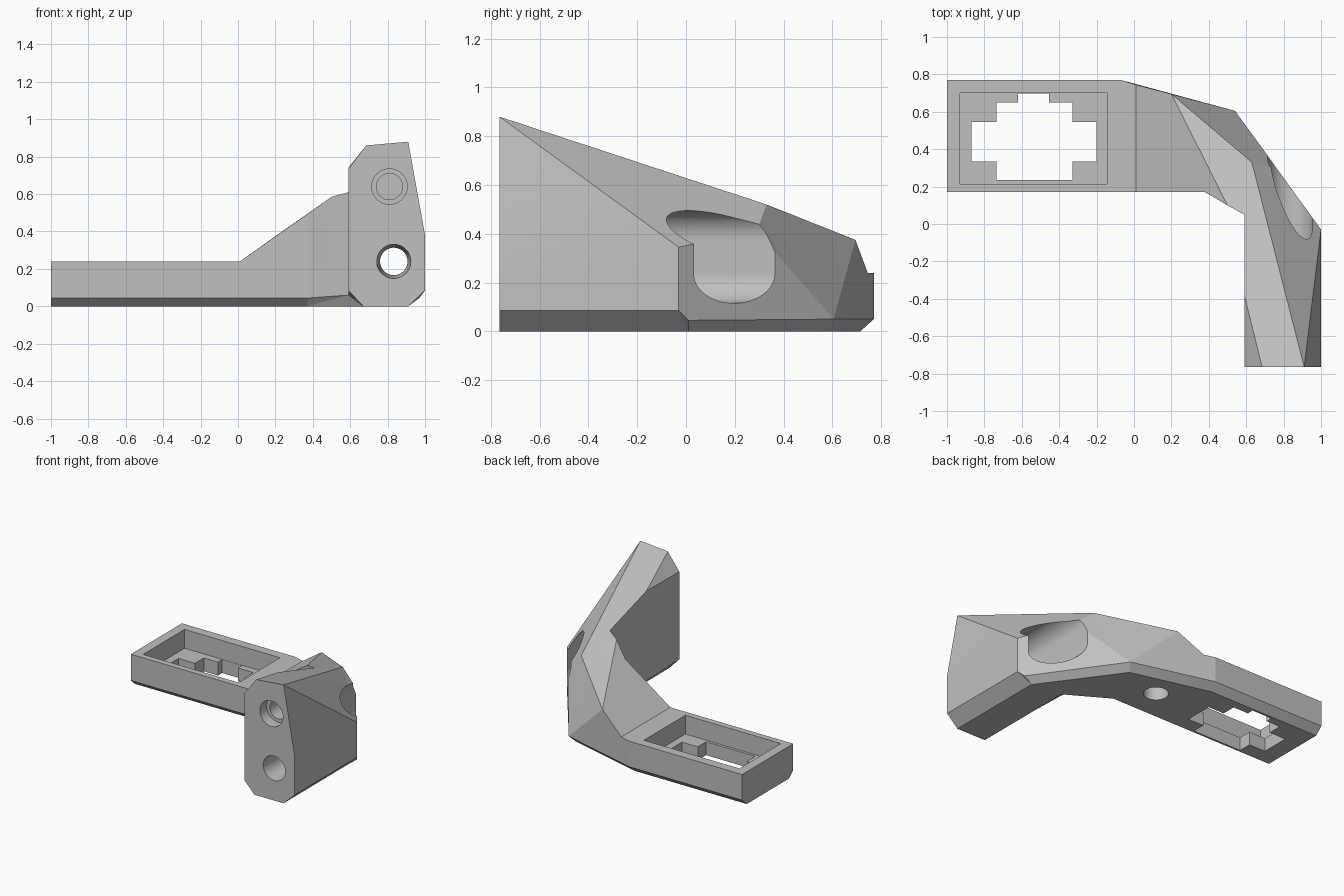
import bpy
import bmesh
from math import pi
from mathutils import Matrix, Vector

cube = bpy.data.objects.get("Cube")
if cube:
    bpy.data.objects.remove(cube, do_unlink=True)

# Single material
grey = bpy.data.materials.new("plain_grey")
grey.use_nodes = True
colour = (0.53, 0.53, 0.53, 1)
grey.diffuse_color = colour
for node in grey.node_tree.nodes:
    if node.type == "BSDF_PRINCIPLED":
        node.inputs["Base Color"].default_value = colour

FRONT = -.765
INNER, OUTER = .59, 1

# Named corners of the bracket
corners = {
    # underside
    "a": (-1, .22, 0), "b": (.365, .22, 0), "c": (.67, .04, 0),
    "d": (.67, FRONT, 0), "e": (.91, FRONT, 0), "f": (.91, .01, 0),
    "g": (.51, .56, 0), "h": (-.08, .715, 0), "i": (-1, .715, 0),
    # upper edge of the bottom chamfer
    "A": (-1, .17, .045), "B": (.38, .17, .045), "C": (INNER, .05, .06),
    "D": (INNER, FRONT, .085), "E": (OUTER, FRONT, .085),
    "F": (OUTER, -.03, .085), "X": (.97, .011, .045),
    "G": (.54, .605, .05), "H": (-.07, .77, .05), "I": (-1, .77, .05),
    # flat arm top
    "j": (-1, .17, .24), "k": (.01, .17, .24), "l": (.01, .745, .24),
    "m": (-.07, .77, .24), "n": (-1, .77, .24),
    # ramp, ridge and outer facets
    "p": (.38, .17, .5), "q": (.5, .1, .585), "r": (INNER, .05, .61),
    "R": (.2, .695, .375), "s": (.63, .33, .52), "V": (.77, .29, .41),
    "t": (OUTER, -.03, .345),
    # front plate
    "u": (OUTER, FRONT, .38), "v": (.91, FRONT, .88),
    "w": (.685, FRONT, .86), "x": (INNER, FRONT, .735),
    "y": (INNER, -.38, .74),
}
facets = (
    "abcdefghi "                               # underside
    "abBA bcCB cdDC efFE fXF fgGX ghHG hiIH "  # bottom chamfers
    "deEuvwxD aAjnIi "                         # front plate and arm end
    "ABpkj BCrqp CDxyr "                       # inner walls
    "EFtu FXGVt GHmlR HInm "                   # outer walls
    "utv tVsv VGRs wxy "                       # sloping facets
    "jklmn klRqp Rsvwyrq"                      # top faces
).split()


def make_object(name, bm):
    bmesh.ops.recalc_face_normals(bm, faces=bm.faces[:])
    mesh = bpy.data.meshes.new(name)
    bm.to_mesh(mesh)
    bm.free()
    mesh.materials.append(grey)
    obj = bpy.data.objects.new(name, mesh)
    bpy.context.collection.objects.link(obj)
    return obj


def box(name, low, high):
    low, high = Vector(low), Vector(high)
    bm = bmesh.new()
    place = Matrix.Translation((low + high) / 2) @ Matrix.Diagonal((*(high - low), 1))
    bmesh.ops.create_cube(bm, size=1, matrix=place)
    return make_object(name, bm)


def bore(name, start, length, radius, end_radius=None, axis="Y"):
    """Round cutter running from start along +y or +z."""
    turn = Matrix.Rotation(-pi / 2, 4, "X") if axis == "Y" else Matrix.Identity(4)
    bm = bmesh.new()
    bmesh.ops.create_cone(
        bm, cap_ends=True, segments=48, depth=length,
        radius1=radius, radius2=end_radius or radius,
        matrix=Matrix.Translation(start) @ turn @ Matrix.Translation((0, 0, length / 2)))
    return make_object(name, bm)


def carve(target, cutter):
    mod = target.modifiers.new(cutter.name, "BOOLEAN")
    mod.operation = "DIFFERENCE"
    mod.solver = "EXACT"
    mod.object = cutter
    bpy.context.view_layer.objects.active = target
    bpy.ops.object.modifier_apply(modifier=mod.name)
    bpy.data.objects.remove(cutter, do_unlink=True)


# Faceted body
bm = bmesh.new()
verts = {key: bm.verts.new(co) for key, co in corners.items()}
for facet in facets:
    bm.faces.new([verts[key] for key in facet])
bmesh.ops.triangulate(bm, faces=bm.faces[:])
bracket = make_object("angled_bracket", bm)

# Rectangular pocket and the stepped opening in its floor
carve(bracket, box("pocket", (-.93, .215, .1), (-.145, .701, .4)))
carve(bracket, box("opening_wide", (-.87, .333, -.1), (-.2, .545, .2)))
carve(bracket, box("opening_tall", (-.735, .235, -.1), (-.33, .65, .2)))
carve(bracket, box("opening_notch", (-.62, .5, -.1), (-.455, .699, .2)))

# Rounded slot entering from the outer rear wall
SLOT_X, SLOT_R, SLOT_Y = .835, .12, -.4
for name, z in (("slot_low", .235), ("slot_high", .375)):
    carve(bracket, bore(name, (SLOT_X, SLOT_Y, z), 1.2, SLOT_R))
carve(bracket, box("slot_middle", (SLOT_X - SLOT_R, SLOT_Y, .235),
                   (SLOT_X + SLOT_R, .8, .375)))

# Holes in the front plate: tapered through hole, stepped blind hole
carve(bracket, bore("through_hole", (.833, FRONT - .02, .24), .5, .092, .068))
carve(bracket, bore("blind_rim", (.81, FRONT - .02, .64), .1, .095))
carve(bracket, bore("blind_hole", (.81, FRONT - .02, .64), .24, .07))

# Blind hole in the underside of the corner
carve(bracket, bore("underside_hole", (.19, .456, -.05), .25, .085, axis="Z"))

# Smooth round walls, sharp facets
bpy.ops.object.select_all(action="DESELECT")
bracket.select_set(True)
bpy.context.view_layer.objects.active = bracket
bpy.ops.object.shade_smooth_by_angle(angle=pi / 15)
